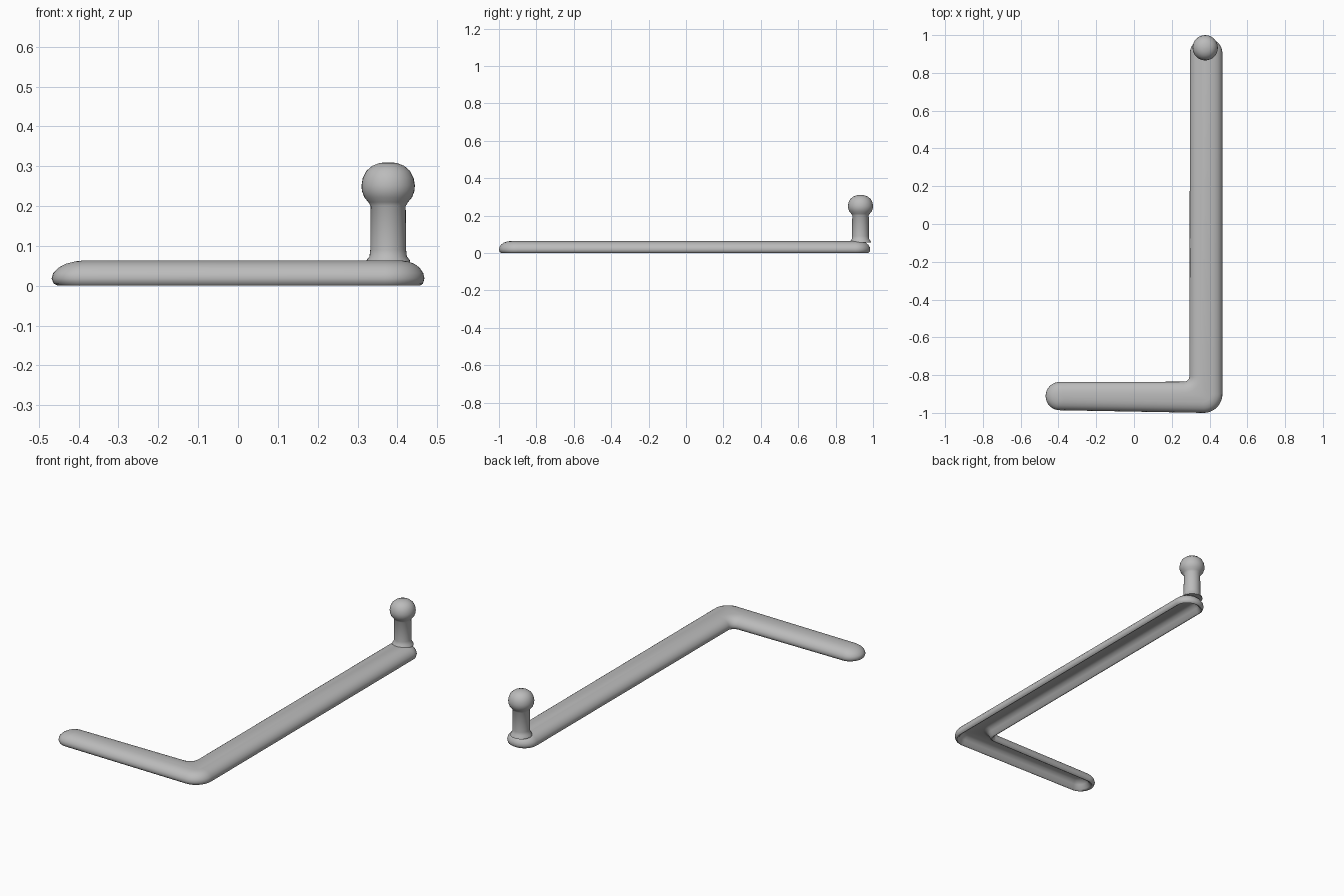
import bpy, bmesh
from math import cos, sin, pi, radians

cube = bpy.data.objects.get("Cube")
if cube:
    bpy.data.objects.remove(cube, do_unlink=True)

GREY = (0.5, 0.5, 0.5, 1)
grey = bpy.data.materials.new("plain grey")
grey.use_nodes = True
grey.diffuse_color = GREY
grey.node_tree.nodes["Principled BSDF"].inputs["Base Color"].default_value = GREY


def arc(cx, cy, rx, ry, start, end, steps):
    angles = [radians(start + (end - start) * k / steps) for k in range(steps + 1)]
    return [(cx + rx * cos(a), cy + ry * sin(a)) for a in angles]


def outline(inset):
    """Rounded L seen from above, shrunk by inset."""
    tip, corner, end, fillet = 0.075 - inset, 0.1 - inset, 0.086 - inset, 0.03 + inset
    points = arc(-0.393 + 0.4 * inset, -0.911, tip, tip, 90, 270, 16)
    points += arc(0.368, -0.9, corner, corner, 270, 360, 12)
    points += arc(0.382, 0.905, end, end * 0.93, 0, 180, 16)
    points += arc(0.264, -0.805, fillet, fillet, 0, -90, 8)
    return points


def loft(name, loops):
    """Skin a stack of equal closed loops and cap both ends."""
    bm = bmesh.new()
    rings = [[bm.verts.new(p) for p in loop] for loop in loops]
    n = len(rings[0])
    for low, high in zip(rings, rings[1:]):
        for k in range(n):
            j = (k + 1) % n
            bm.faces.new((low[k], low[j], high[j], high[k]))
    bm.faces.new(rings[0][::-1])
    bm.faces.new(rings[-1])
    bmesh.ops.recalc_face_normals(bm, faces=bm.faces)
    mesh = bpy.data.meshes.new(name)
    bm.to_mesh(mesh)
    bm.free()
    mesh.materials.append(grey)
    obj = bpy.data.objects.new(name, mesh)
    bpy.context.collection.objects.link(obj)
    bpy.ops.object.select_all(action='DESELECT')
    obj.select_set(True)
    bpy.context.view_layer.objects.active = obj
    bpy.ops.object.shade_smooth_by_angle(angle=radians(50))
    return obj


# Bent bar: channel underneath, rim, then domed outside (inset, height)
section = [(0.06, 0.046), (0.045, 0.042), (0.03, 0.027), (0.022, 0.006),
           (0.012, 0), (0.004, 0.005), (0, 0.018), (0.003, 0.032),
           (0.012, 0.045), (0.025, 0.055), (0.042, 0.061), (0.06, 0.064)]
loft("bent_bar", [[(x, y, z) for x, y in outline(i)] for i, z in section])

# Upright peg with a flared foot and a ball head (radius, height)
peg = [(0.056, 0.056), (0.054, 0.065), (0.047, 0.073), (0.045, 0.09),
       (0.044, 0.2), (0.05, 0.21), (0.06, 0.222), (0.066, 0.238),
       (0.067, 0.252), (0.064, 0.27), (0.055, 0.288), (0.04, 0.301),
       (0.022, 0.308), (0.004, 0.31)]
loft("ball_peg", [[(x, y, z) for x, y in arc(0.377, 0.933, r, r, 0, 348.75, 31)]
                  for r, z in peg])
